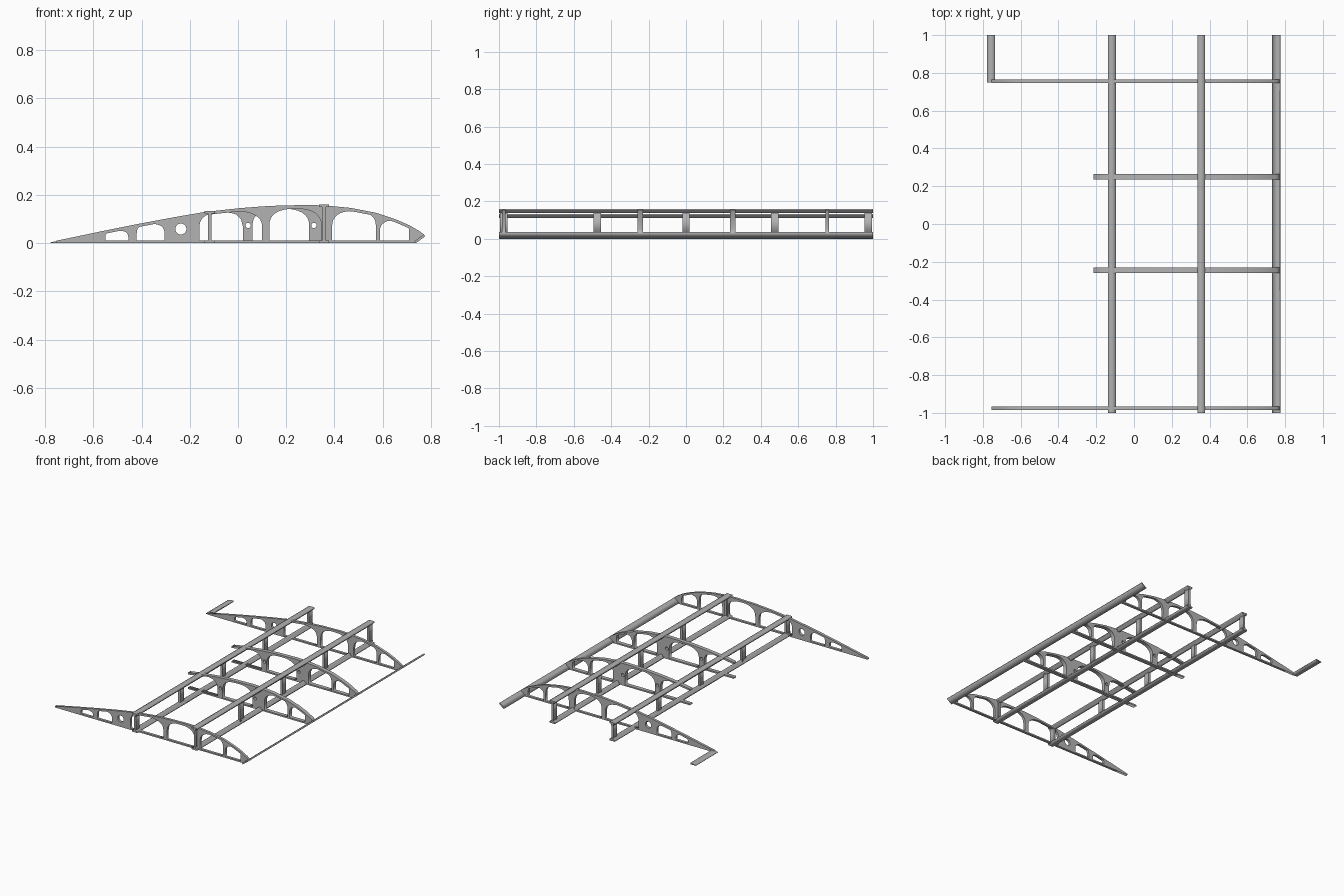
import bpy, math

cube = bpy.data.objects.get("Cube")
if cube:
    bpy.data.objects.remove(cube, do_unlink=True)

grey = bpy.data.materials.new("plain_grey")
grey.use_nodes = True
grey.diffuse_color = (0.45, 0.45, 0.45, 1)
grey.node_tree.nodes["Principled BSDF"].inputs["Base Color"].default_value = (0.45, 0.45, 0.45, 1)

# Upper surface of the wing section, tail to nose
TOP = [(-0.77, 0.006), (-0.57, 0.048), (-0.405, 0.081), (-0.26, 0.108),
       (-0.137, 0.129), (0.01, 0.145), (0.13, 0.154), (0.278, 0.158),
       (0.36, 0.156), (0.465, 0.146), (0.57, 0.126), (0.65, 0.10),
       (0.71, 0.074), (0.755, 0.048), (0.773, 0.033)]
NOSE = [(0.77, 0.024), (0.735, 0)]
FLOOR = 0.01
SKIN = 0.013


def top_z(x):
    for (x0, z0), (x1, z1) in zip(TOP, TOP[1:]):
        if x <= x1:
            return z0 + (z1 - z0) * (x - x0) / (x1 - x0)
    return TOP[-1][1]


def upper(start):
    return [(start, top_z(start))] + [p for p in TOP if p[0] > start]


def arch(x0, x1, height):
    """Lightening hole with a flat base and a round top."""
    pts = [(x0, FLOOR), (x1, FLOOR)]
    spring = height * 0.5
    for i in range(17):
        a = math.pi * i / 16
        c = math.cos(a)
        x = (x0 + x1) / 2 + (x1 - x0) / 2 * math.copysign(abs(c) ** 0.8, c)
        z = spring + (height - spring) * max(math.sin(a), 0) ** 0.8
        pts.append((x, min(z, top_z(x) - SKIN)))
    return pts


def circle(cx, cz, r):
    return [(cx + r * math.cos(math.tau * i / 20), cz + r * math.sin(math.tau * i / 20))
            for i in range(20)]


def plate(name, loops, y0, y1):
    """Filled x-z profile, with holes, extruded from y0 to y1."""
    curve = bpy.data.curves.new(name, 'CURVE')
    curve.dimensions = '2D'
    curve.fill_mode = 'BOTH'
    curve.extrude = (y1 - y0) / 2
    for loop in loops:
        s = curve.splines.new('POLY')
        s.points.add(len(loop) - 1)
        for p, (x, z) in zip(s.points, loop):
            p.co = (x, z, 0, 1)
        s.use_cyclic_u = True
    temp = bpy.data.objects.new(name + "_profile", curve)
    bpy.context.collection.objects.link(temp)
    bpy.context.view_layer.update()
    mesh = bpy.data.meshes.new_from_object(
        temp.evaluated_get(bpy.context.evaluated_depsgraph_get()))
    bpy.data.objects.remove(temp, do_unlink=True)
    mesh.materials.clear()
    mesh.materials.append(grey)
    obj = bpy.data.objects.new(name, mesh)
    obj.rotation_euler = (math.pi / 2, 0, 0)
    obj.location = (0, (y0 + y1) / 2, 0)
    bpy.context.collection.objects.link(obj)
    return obj


def box(name, x0, x1, y0, y1, z0, z1):
    return plate(name, [[(x0, z0), (x1, z0), (x1, z1), (x0, z1)]], y0, y1)


nose_holes = [arch(0.39, 0.572, 0.133), arch(0.588, 0.71, 0.094)]

# Full-length ribs at the two ends
full_outline = [(-0.755, 0)] + upper(-0.755) + NOSE
full_holes = nose_holes + [
    arch(-0.55, -0.455, 0.052), arch(-0.42, -0.305, 0.08),
    circle(-0.237, 0.058, 0.023),
    arch(-0.16, 0.10, 0.133), arch(0.13, 0.345, 0.142)]
for name, y in (("front_end_rib", -0.975), ("back_end_rib", 0.755)):
    plate(name, [full_outline] + full_holes, y - 0.009, y + 0.009)

# Short middle ribs, open behind the rear spar
START = -0.215
bay = [(START, FLOOR), (0.02, FLOOR), (0.02, 0.07), (0.012, 0.1), (-0.01, 0.12),
       (-0.05, 0.129), (-0.09, 0.123), (START, top_z(START) - SKIN)]
middle_outline = [(START, 0)] + bay + upper(START) + NOSE
middle_holes = nose_holes + [arch(0.06, 0.295, 0.143),
                             circle(0.042, 0.073, 0.011), circle(0.315, 0.073, 0.011)]
for name, y in (("front_middle_rib", -0.245), ("back_middle_rib", 0.25)):
    plate(name, [middle_outline] + middle_holes, y - 0.014, y + 0.014)

# Two spars: T-shaped caps joined by upright posts
for name, x, height in (("rear_spar", -0.117, 0.132), ("main_spar", 0.356, 0.159)):
    w, s, f, d = 0.021, 0.008, 0.01, 0.022
    tee = [(-w, 0), (w, 0), (w, f), (s, f), (s, d), (-s, d), (-s, f), (-w, f)]
    plate(name + "_lower_cap", [[(x + a, b) for a, b in tee]], -1, 1)
    plate(name + "_upper_cap", [[(x + a, height - b) for a, b in tee]], -1, 1)
    for i, y in enumerate((-0.975, -0.475, 0, 0.475, 0.975)):
        box(f"{name}_post_{i + 1}", x - s, x + s, y - 0.02, y + 0.02, f, height - f)

# Slanted leading edge strip and short trailing edge strip
plate("leading_edge", [[(0.738, 0), (0.775, 0.027), (0.77, 0.036), (0.73, 0.006)]], -1, 1)
plate("trailing_edge", [[(-0.778, 0), (-0.736, 0), (-0.736, 0.011), (-0.778, 0.003)]], 0.75, 1)
